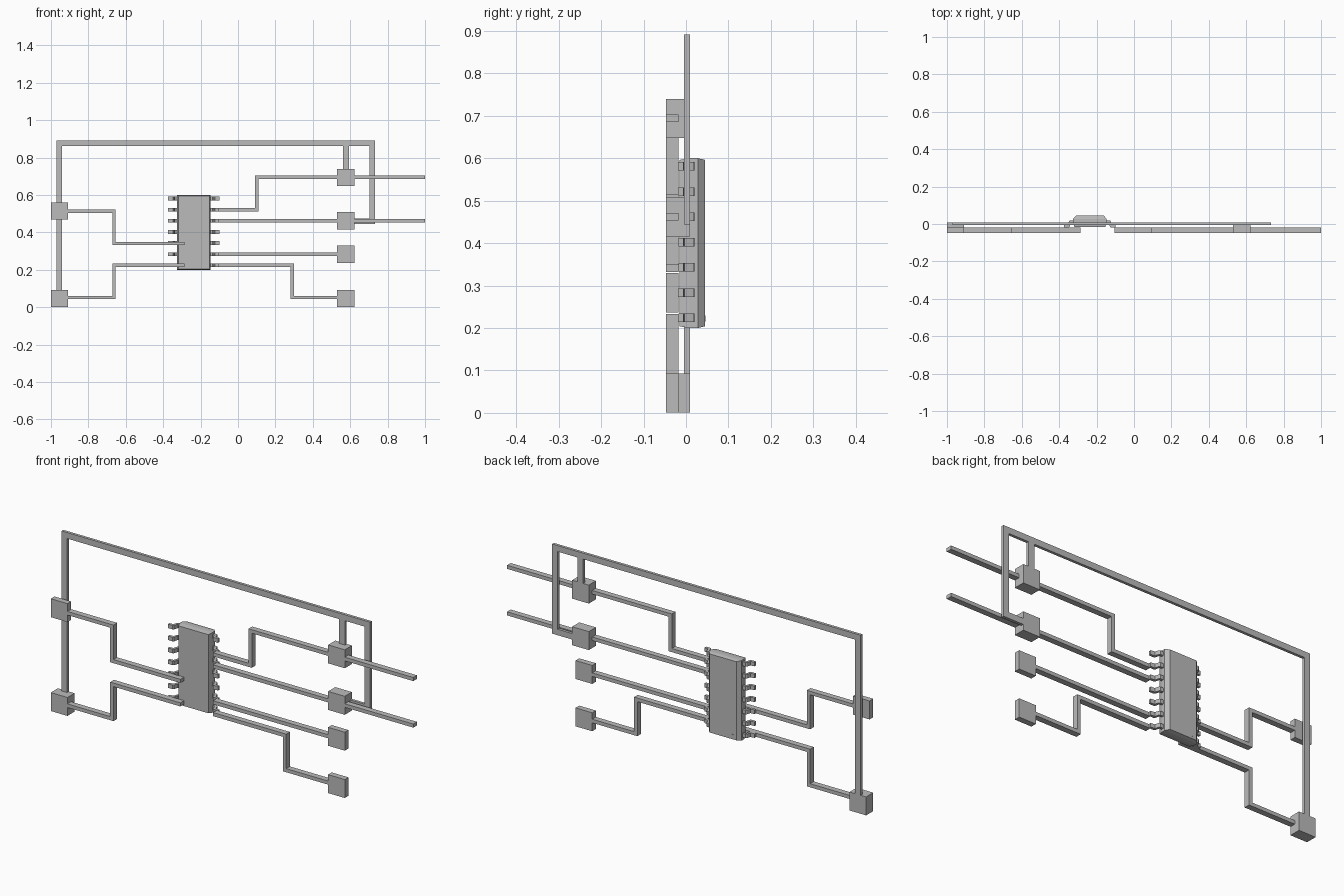
import bpy
import bmesh
import math
from mathutils import Vector, Matrix

cube = bpy.data.objects.get("Cube")
if cube:
    bpy.data.objects.remove(cube, do_unlink=True)

grey = bpy.data.materials.new("plain grey")
grey.use_nodes = True
GREY = (0.5, 0.5, 0.5, 1)
grey.diffuse_color = GREY
grey.node_tree.nodes["Principled BSDF"].inputs["Base Color"].default_value = GREY

CHIP_X = -0.236
FRONT, BACK = -0.047, -0.018      # depth of the wiring layer
RAIL_FRONT, RAIL_BACK = -0.005, 0.009


def finish(name, bm):
    bmesh.ops.recalc_face_normals(bm, faces=bm.faces)
    mesh = bpy.data.meshes.new(name)
    bm.to_mesh(mesh)
    bm.free()
    mesh.materials.append(grey)
    obj = bpy.data.objects.new(name, mesh)
    bpy.context.collection.objects.link(obj)
    return obj


def bridge(bm, rings):
    """Join matching rings of points and cap both ends."""
    loops = [[bm.verts.new(p) for p in ring] for ring in rings]
    n = len(loops[0])
    for a, b in zip(loops, loops[1:]):
        for i in range(n):
            j = (i + 1) % n
            bm.faces.new((a[i], a[j], b[j], b[i]))
    bm.faces.new(loops[0])
    bm.faces.new(loops[-1])


def strip(name, path, width, y0, y1):
    """Mitred rectangular bar following an (x, z) path."""
    pts = [Vector(p) for p in path]
    rings = []
    for i, p in enumerate(pts):
        dirs = []
        if i > 0:
            dirs.append((p - pts[i - 1]).normalized())
        if i < len(pts) - 1:
            dirs.append((pts[i + 1] - p).normalized())
        normals = [Vector((-d.y, d.x)) for d in dirs]
        off = normals[0] if len(normals) == 1 else normals[0] + normals[1]
        off = off * width / 2
        l, r = p + off, p - off
        rings.append([(l.x, y0, l.y), (l.x, y1, l.y), (r.x, y1, r.y), (r.x, y0, r.y)])
    bm = bmesh.new()
    bridge(bm, rings)
    return finish(name, bm)


def pad(name, x, z, y1):
    return strip(name, [(x - 0.046, z), (x + 0.046, z)], 0.092, FRONT, y1)


# Square pads, the deep ones reach the rail
pad("left_upper_pad", -0.954, 0.515, BACK)
pad("left_lower_pad", -0.954, 0.047, RAIL_BACK)
for name, z, y1 in (("top", 0.694, RAIL_BACK), ("second", 0.462, RAIL_BACK),
                    ("third", 0.283, BACK), ("bottom", 0.047, BACK)):
    pad("right_" + name + "_pad", 0.576, z, y1)

# Wire traces
traces = {
    "left_upper_trace": [(-0.91, 0.513), (-0.663, 0.513), (-0.663, 0.341), (-0.285, 0.341)],
    "left_lower_trace": [(-0.91, 0.052), (-0.663, 0.052), (-0.663, 0.224), (-0.285, 0.224)],
    "right_top_trace": [(-0.105, 0.522), (0.1, 0.522), (0.1, 0.694), (1, 0.694)],
    "right_second_trace": [(-0.105, 0.462), (1, 0.462)],
    "right_third_trace": [(-0.105, 0.283), (0.54, 0.283)],
    "right_bottom_trace": [(-0.105, 0.224), (0.29, 0.224), (0.29, 0.052), (0.54, 0.052)],
}
for name, path in traces.items():
    strip(name, path, 0.018, FRONT, BACK)

# Supply rail behind the wiring
strip("supply_rail", [(-0.955, 0.05), (-0.955, 0.876), (0.717, 0.876), (0.717, 0.459),
                      (0.58, 0.459)], 0.03, RAIL_FRONT, RAIL_BACK)
strip("rail_branch", [(0.577, 0.875), (0.577, 0.7)], 0.032, RAIL_FRONT, RAIL_BACK)

# Chip body: stacked rectangles give the tapered sides
bm = bmesh.new()
rings = []
for y, hx, hz in ((-0.015, 0.083, 0.196), (0.008, 0.0895, 0.2),
                  (0.028, 0.0895, 0.2), (0.045, 0.074, 0.196)):
    rings.append([(CHIP_X + sx * hx, y, 0.4 + sz * hz)
                  for sx, sz in ((-1, -1), (1, -1), (1, 1), (-1, 1))])
bridge(bm, rings)
finish("chip_body", bm)

# Round pin marker on the back of the chip
bm = bmesh.new()
place = Matrix.Translation((-0.288, 0.045, 0.222)) @ Matrix.Rotation(math.pi / 2, 4, "X")
bmesh.ops.create_cone(bm, cap_ends=True, segments=16, radius1=0.007, radius2=0.007,
                      depth=0.002, matrix=place)
finish("pin_marker", bm)

# Bent legs on both sides: foot, rise and shoulder
leg = [(0.08, 0.02), (0.106, 0.02), (0.111, 0.016), (0.117, -0.004), (0.138, -0.006),
       (0.138, -0.018), (0.112, -0.018), (0.107, -0.014), (0.101, 0.008), (0.08, 0.008)]
for side, sx in (("left", 1), ("right", -1)):
    for i in range(7):
        z = 0.224 + i * 0.0595
        bm = bmesh.new()
        bridge(bm, [[(CHIP_X + sx * x, y, z + dz) for x, y in leg]
                    for dz in (-0.01, 0.01)])
        finish(f"{side}_leg_{i + 1}", bm)
